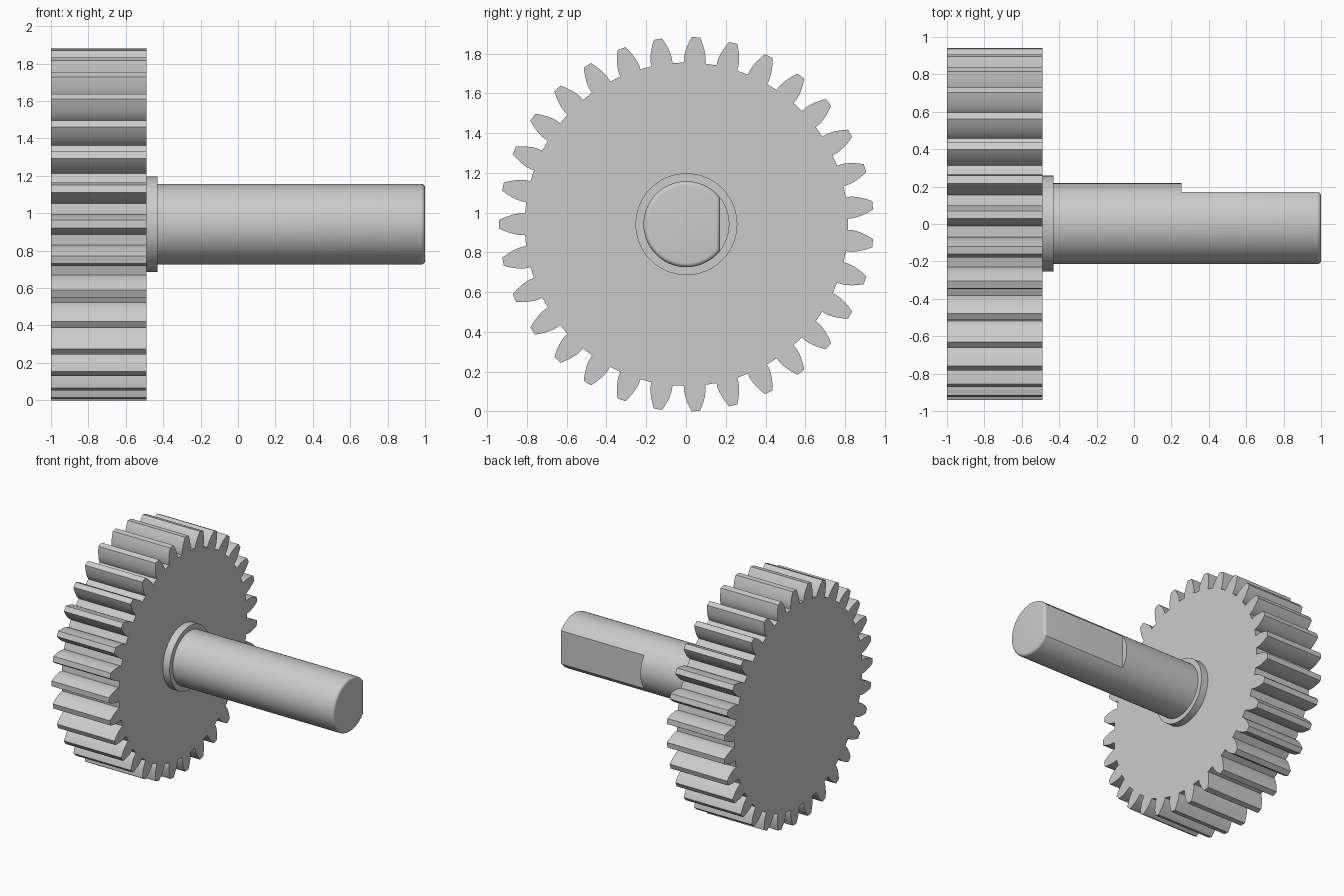
import bpy, bmesh
from math import pi, sin, cos, tan, acos, radians

if "Cube" in bpy.data.objects:
    bpy.data.objects.remove(bpy.data.objects["Cube"], do_unlink=True)

CY, CZ = 0.002, 0.9415          # axis of the shaft, running along x

steel = bpy.data.materials.new("light grey steel")
steel.use_nodes = True
colour = (0.6, 0.6, 0.6, 1)
steel.diffuse_color = colour
steel.node_tree.nodes["Principled BSDF"].inputs["Base Color"].default_value = colour


def ring(bm, x, polar):
    """Add a loop of vertices at x from (radius, angle) pairs."""
    return [bm.verts.new((x, r * cos(t), r * sin(t))) for r, t in polar]


def bridge(bm, a, b):
    """Join two closed loops of equal length with quads."""
    for i in range(len(a)):
        j = (i + 1) % len(a)
        bm.faces.new((a[i], a[j], b[j], b[i]))


def finish(bm, name):
    bmesh.ops.recalc_face_normals(bm, faces=bm.faces)
    mesh = bpy.data.meshes.new(name)
    bm.to_mesh(mesh)
    bm.free()
    mesh.materials.append(steel)
    obj = bpy.data.objects.new(name, mesh)
    obj.location = (0, CY, CZ)
    bpy.context.collection.objects.link(obj)
    bpy.ops.object.select_all(action='DESELECT')
    obj.select_set(True)
    bpy.context.view_layer.objects.active = obj
    bpy.ops.object.shade_smooth_by_angle(angle=radians(30))


def prism(name, polar, x0, x1):
    bm = bmesh.new()
    a, b = ring(bm, x0, polar), ring(bm, x1, polar)
    bridge(bm, a, b)
    bm.faces.new(a)
    bm.faces.new(b)
    finish(bm, name)


def involute(angle):
    return tan(angle) - angle


# Spur gear with involute teeth, one tooth pointing to the front
TEETH, TIP, STEPS = 31, 0.942, 7
module = 2 * TIP / (TEETH + 2)
pitch = module * TEETH / 2
root = pitch - 1.25 * module
base = pitch * cos(radians(20))
flank = []
for i in range(STEPS + 1):
    r = base + (TIP - base) * i / STEPS
    half = pi / (2 * TEETH) + involute(radians(20)) - involute(acos(min(1, base / r)))
    flank.append((r, half))
flank.insert(0, (root, flank[0][1]))
outline = []
for k in range(TEETH):
    mid = pi + 2 * pi * k / TEETH
    outline += [(r, mid - h) for r, h in flank]
    outline += [(r, mid + h) for r, h in reversed(flank)]
prism("gear_wheel", outline, -1, -0.49)

# Collar against the gear
prism("shaft_collar", [(0.256, 2 * pi * i / 96) for i in range(96)], -0.5, -0.43)

# Shaft: round near the collar, with a flat on the back of the free end
R, FLAT, ROUND, ARC, CAP = 0.216, 0.17, 0.022, 72, 18


def d_section(inset=0):
    r = R - inset
    a = acos((FLAT - inset) / r)
    return [(r, a + (2 * pi - 2 * a) * i / ARC) for i in range(ARC + 1)]


a0 = acos(FLAT / R)
cap_arc = [(R, -a0 + 2 * a0 * i / CAP) for i in range(1, CAP)]
bm = bmesh.new()
start = ring(bm, -0.44, d_section() + cap_arc)
step = ring(bm, 0.253, d_section() + cap_arc)
bridge(bm, start, step)
bm.faces.new(start)
bm.faces.new([step[0]] + step[ARC:])     # shoulder where the flat begins
last = step[:ARC + 1]
for i in range(7):                       # rounded end edge
    phi = i * pi / 12
    loop = ring(bm, 1 - ROUND + ROUND * sin(phi), d_section(ROUND * (1 - cos(phi))))
    bridge(bm, last, loop)
    last = loop
bm.faces.new(last)
finish(bm, "shaft")
